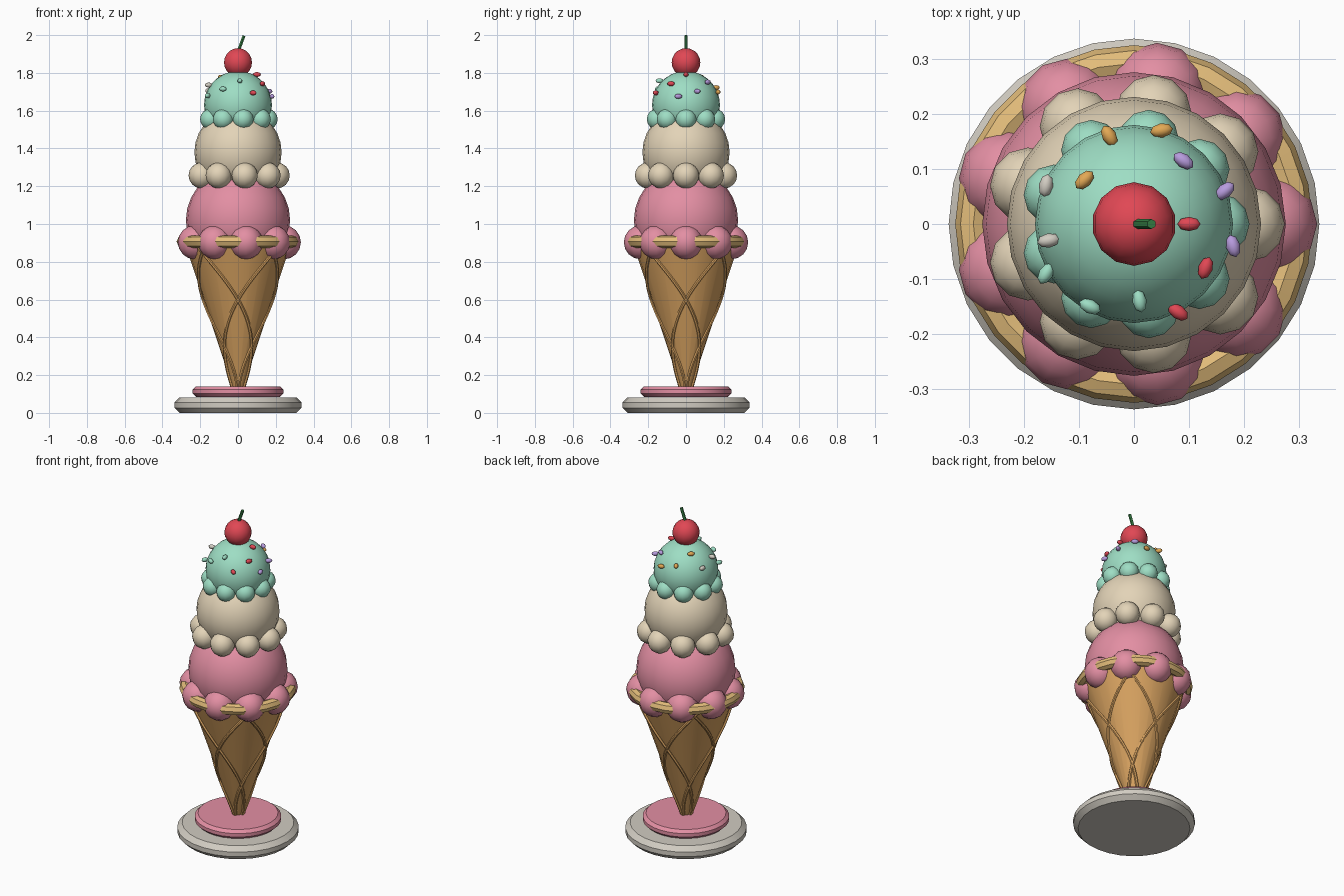
import bpy, bmesh, math
from math import sin, cos, pi, radians, sqrt
from mathutils import Vector

cube = bpy.data.objects.get("Cube")
if cube:
    bpy.data.objects.remove(cube, do_unlink=True)


def material(name, *srgb):
    lin = [c / 12.92 if c <= 0.04 else ((c + 0.055) / 1.055) ** 2.4 for c in srgb] + [1]
    m = bpy.data.materials.new(name)
    m.use_nodes = True
    m.diffuse_color = lin
    m.node_tree.nodes["Principled BSDF"].inputs["Base Color"].default_value = lin
    return m


stone = material("warm grey", 0.82, 0.80, 0.76)
pink = material("strawberry pink", 0.89, 0.56, 0.64)
waffle = material("waffle tan", 0.85, 0.64, 0.38)
biscuit = material("biscuit rim", 0.89, 0.74, 0.48)
cream = material("vanilla cream", 0.89, 0.83, 0.72)
mint = material("mint green", 0.62, 0.87, 0.77)
red = material("cherry red", 0.88, 0.28, 0.33)
green = material("stem green", 0.22, 0.52, 0.28)
purple = material("sprinkle purple", 0.72, 0.61, 0.87)
orange = material("sprinkle orange", 0.89, 0.66, 0.33)


def finish(obj, name, mat, angle=40):
    obj.name = obj.data.name = name
    obj.data.materials.append(mat)
    bpy.ops.object.select_all(action="DESELECT")
    obj.select_set(True)
    bpy.context.view_layer.objects.active = obj
    bpy.ops.object.shade_smooth_by_angle(angle=radians(angle))
    return obj


def ball(name, mat, loc, size, segs, rings, turn=0):
    bpy.ops.mesh.primitive_uv_sphere_add(segments=segs, ring_count=rings, radius=1,
                                         location=loc, rotation=(0, 0, turn))
    obj = bpy.context.object
    obj.scale = size
    return finish(obj, name, mat, 60)


def lathe(name, mat, profile, segs):
    """Revolve (radius, height) points about z, capping both ends."""
    bm = bmesh.new()
    rings = [[bm.verts.new((r * cos(2 * pi * i / segs), r * sin(2 * pi * i / segs), z))
              for i in range(segs)] for r, z in profile]
    for low, high in zip(rings, rings[1:]):
        for i in range(segs):
            j = (i + 1) % segs
            bm.faces.new((low[i], low[j], high[j], high[i]))
    bm.faces.new(rings[0][::-1])
    bm.faces.new(rings[-1])
    mesh = bpy.data.meshes.new(name)
    bm.to_mesh(mesh)
    bm.free()
    obj = bpy.data.objects.new(name, mesh)
    bpy.context.collection.objects.link(obj)
    return finish(obj, name, mat, 30)


def tube(name, mat, points, radius, resolution):
    """Sweep a round section along a path and turn it into a mesh."""
    curve = bpy.data.curves.new(name, "CURVE")
    curve.dimensions = "3D"
    curve.bevel_depth = radius
    curve.bevel_resolution = resolution
    curve.use_fill_caps = True
    spline = curve.splines.new("POLY")
    spline.points.add(len(points) - 1)
    for p, co in zip(spline.points, points):
        p.co = (*co, 1)
    obj = bpy.data.objects.new(name, curve)
    bpy.context.collection.objects.link(obj)
    bpy.ops.object.select_all(action="DESELECT")
    obj.select_set(True)
    bpy.context.view_layer.objects.active = obj
    bpy.ops.object.convert(target="MESH")
    return finish(bpy.context.object, name, mat, 50)


# Stand: grey foot and pink plate with bevelled edges
lathe("foot", stone, [(0.31, 0), (0.337, 0.027), (0.337, 0.055), (0.31, 0.082)], 28)
lathe("plate", pink, [(0.222, 0.085), (0.24, 0.102), (0.24, 0.123), (0.222, 0.14)], 28)

# Waffle cone with crossing spiral ribs
FOOT, TOP = 0.14, 0.88


def cone_radius(z):
    return 0.03 + 0.245 * (z - FOOT) / (TOP - FOOT)


lathe("cone", waffle, [(cone_radius(FOOT), FOOT), (cone_radius(TOP), TOP)], 24)
for way, label in ((1, "left"), (-1, "right")):
    for k in range(4):
        path = []
        for i in range(25):
            z = FOOT + (TOP - FOOT) * i / 24
            a = k * pi / 2 + way * pi * (z - 0.6)
            r = cone_radius(z) + 0.002
            path.append(Vector((r * cos(a), r * sin(a), z)))
        tube(f"rib_{label}_{k + 1}", waffle, path, 0.009, 1)

# Rolled rim
bpy.ops.mesh.primitive_torus_add(major_segments=28, minor_segments=8, major_radius=0.292,
                                 minor_radius=0.033, location=(0, 0, 0.907))
finish(bpy.context.object, "cone_rim", biscuit, 30)

# Scoops, each with a ring of nine drips
for name, mat, z, r, drip_z, ring, drip in (
        ("strawberry", pink, 1.02, 0.276, 0.903, 0.243, 0.09),
        ("vanilla", cream, 1.38, 0.231, 1.257, 0.205, 0.069),
        ("mint", mint, 1.63, 0.18, 1.555, 0.155, 0.055)):
    ball(name + "_scoop", mat, (0, 0, z), (r, r, r), 24, 14)
    for k in range(9):
        a = radians(40 * k)
        ball(f"{name}_drip_{k + 1}", mat, (ring * cos(a), ring * sin(a), drip_z),
             (drip, drip, drip), 12, 8)

# Sprinkles resting on the top scoop: x, y, heading in degrees
sprinkles = {
    red: [(0.1, 0, 0), (0.13, -0.08, 70), (0.08, -0.16, -35)],
    purple: [(0.09, 0.115, -35), (0.165, 0.06, 40), (0.18, -0.04, -75)],
    orange: [(-0.045, 0.16, -60), (0.05, 0.17, 10), (-0.09, 0.08, 45)],
    stone: [(-0.16, 0.07, 80), (-0.155, -0.03, 10)],
    mint: [(-0.16, -0.09, 60), (-0.08, -0.15, -25), (0.01, -0.14, -80)],
}
for mat, spots in sprinkles.items():
    for x, y, heading in spots:
        z = 1.63 + sqrt(0.19 ** 2 - x * x - y * y)
        ball("sprinkle", mat, (x, y, z), (0.021, 0.013, 0.013), 8, 6, radians(heading))

# Cherry and its leaning stem
ball("cherry", red, (0, 0, 1.855), (0.076, 0.076, 0.076), 14, 10)
tube("cherry_stem", green, [(0, 0, 1.91), (0.032, 0, 1.997)], 0.009, 1)
